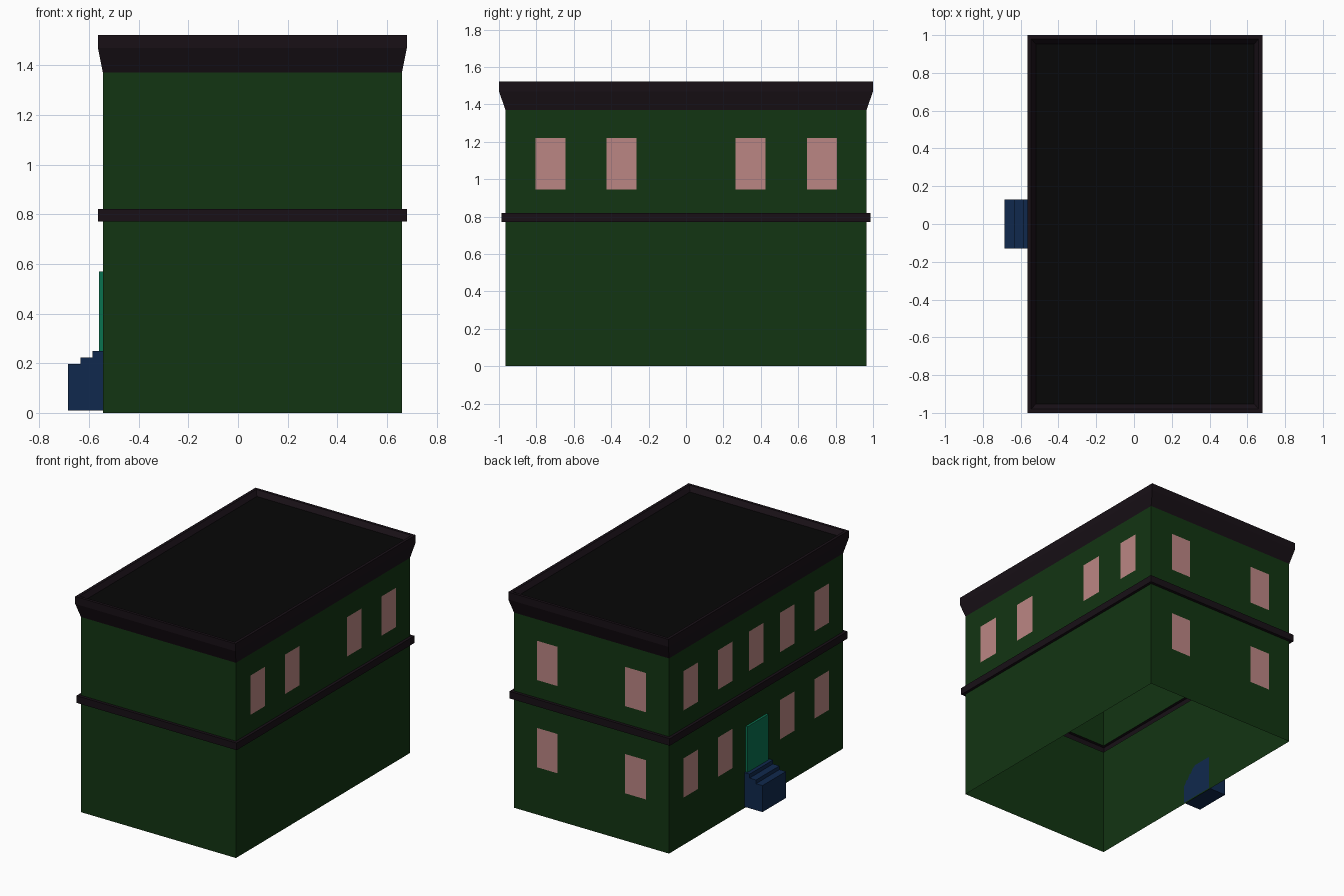
import bpy

if "Cube" in bpy.data.objects:
    bpy.data.objects.remove(bpy.data.objects["Cube"])

CX = 0.058                       # building centre in x (steps stick out on -x)
WX, WY = 0.602, 0.965            # wall half sizes


def material(name, rgb):
    m = bpy.data.materials.new(name)
    m.diffuse_color = (*rgb, 1)
    m.use_nodes = True
    m.node_tree.nodes["Principled BSDF"].inputs["Base Color"].default_value = m.diffuse_color
    return m


GREEN = material("wall_green", (0.006, 0.035, 0.006))
TRIM = material("trim_dark", (0.009, 0.005, 0.008))
ROOF = material("roof_black", (0.002, 0.002, 0.002))
PINK = material("window_pink", (0.50, 0.24, 0.23))
TEAL = material("door_teal", (0.003, 0.17, 0.08))
BLUE = material("step_blue", (0.005, 0.022, 0.075))


def make(name, verts, faces, mat):
    me = bpy.data.meshes.new(name)
    me.from_pydata(verts, [], faces)
    me.materials.append(mat)
    ob = bpy.data.objects.new(name, me)
    bpy.context.collection.objects.link(ob)
    return ob


def rings(name, profile, mat, cap=False):
    """Skin rectangular rings given as (half x, half y, z)."""
    v, f = [], []
    for hx, hy, z in profile:
        v += [(CX + sx * hx, sy * hy, z) for sx, sy in ((-1, -1), (1, -1), (1, 1), (-1, 1))]
    for r in range(len(profile) - 1):
        a = r * 4
        f += [(a + i, a + (i + 1) % 4, a + 4 + (i + 1) % 4, a + 4 + i) for i in range(4)]
    if cap:
        n = len(v)
        f.append((n - 4, n - 3, n - 2, n - 1))
    return make(name, v, f, mat)


def extrude_y(name, pts, y0, y1, mat):
    """Extrude an x/z outline (counter-clockwise seen from -y) along y."""
    n = len(pts)
    v = [(x, y0, z) for x, z in pts] + [(x, y1, z) for x, z in pts]
    f = [tuple(range(n)), tuple(reversed(range(n, 2 * n)))]
    f += [(i, i + n, (i + 1) % n + n, (i + 1) % n) for i in range(n)]
    return make(name, v, f, mat)


# Hollow shell, open underneath: walls, belt course, walls, cornice, roof
rings("lower_walls", [(WX, WY, 0), (WX, WY, 0.77)], GREEN)
rings("belt_course", [(WX, WY, 0.77), (0.622, 0.986, 0.77), (0.622, 0.986, 0.82), (WX, WY, 0.82)], TRIM)
rings("upper_walls", [(WX, WY, 0.82), (WX, WY, 1.37)], GREEN)
rings("cornice", [(WX, WY, 1.37), (0.622, 1.0, 1.47), (0.622, 1.0, 1.522),
                  (0.602, 0.98, 1.522), (0.578, 0.952, 1.49)], TRIM)
rings("roof", [(0.578, 0.952, 1.49)], ROOF, cap=True)

# Windows: thin panels just proud of the walls
HW, HH, GAP = 0.08, 0.138, 0.002
UPPER, LOWER = 1.083, 0.471


def side_window(name, side, y, z):
    x = CX + side * (WX + GAP)
    v = [(x, y - side * HW, z - HH), (x, y + side * HW, z - HH),
         (x, y + side * HW, z + HH), (x, y - side * HW, z + HH)]
    make(name, v, [(0, 1, 2, 3)], PINK)


def back_window(name, x, z):
    y = WY + GAP
    v = [(x + HW, y, z - HH), (x - HW, y, z - HH), (x - HW, y, z + HH), (x + HW, y, z + HH)]
    make(name, v, [(0, 1, 2, 3)], PINK)


for y in (-0.725, -0.345, 0.345, 0.727):
    side_window("right_window", 1, y, UPPER)
    side_window("left_upper_window", -1, y, UPPER)
    side_window("left_lower_window", -1, y, LOWER)
side_window("left_middle_window", -1, 0, UPPER)

for dx in (-0.343, 0.343):
    for z in (UPPER, LOWER):
        back_window("back_window", CX + dx, z)

# Door and entrance steps on the left wall
wall = CX - WX
extrude_y("door", [(-0.56, 0.25), (wall, 0.25), (wall, 0.57), (-0.56, 0.57)], -0.115, 0.115, TEAL)
extrude_y("entrance_steps", [(-0.685, 0.01), (wall, 0.01), (wall, 0.25), (-0.585, 0.25), (-0.585, 0.222),
                             (-0.635, 0.222), (-0.635, 0.196), (-0.685, 0.196)], -0.13, 0.13, BLUE)
